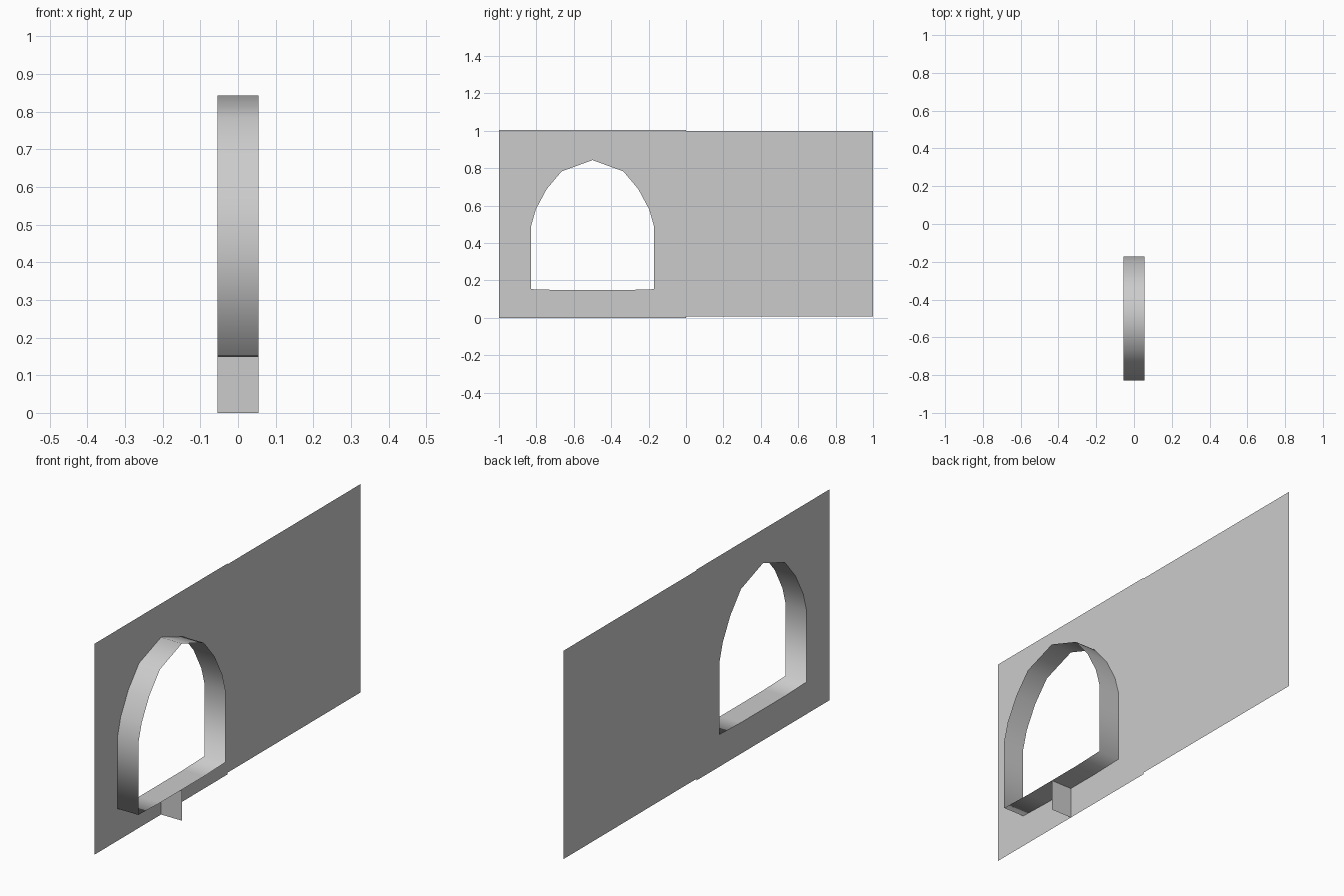
import bpy, bmesh

if "Cube" in bpy.data.objects:
    bpy.data.objects.remove(bpy.data.objects["Cube"])

X0, X1 = -0.055, 0.055      # wall plane and inner edge of the reveal
MID = -0.5                  # centre line of the window
# Half of the arch outline (y, z), from sill centre round to the peak
HALF = [(MID, 0.148), (-0.665, 0.148), (-0.828, 0.153), (-0.828, 0.492),
        (-0.803, 0.58), (-0.745, 0.688), (-0.665, 0.783), (MID, 0.843)]


def mirror(points):
    return [(2 * MID - y, z) for y, z in reversed(points)]


def make_object(name, build, smooth=False):
    bm = bmesh.new()
    build(bm)
    bmesh.ops.remove_doubles(bm, verts=bm.verts, dist=1e-5)
    for f in bm.faces:
        f.smooth = smooth
    mesh = bpy.data.meshes.new(name)
    bm.to_mesh(mesh)
    bm.free()
    ob = bpy.data.objects.new(name, mesh)
    bpy.context.collection.objects.link(ob)
    return ob


def panel(bm, points):
    bm.faces.new([bm.verts.new((X0, y, z)) for y, z in points])


def strip(bm, points):
    a = [bm.verts.new((X0, y, z)) for y, z in points]
    b = [bm.verts.new((X1, y, z)) for y, z in points]
    for i in range(len(points) - 1):
        bm.faces.new((a[i], a[i + 1], b[i + 1], b[i]))


# Wall panel around the window, in two mirrored halves
def window_wall(bm):
    half = HALF + [(MID, 1.003), (-1, 1.003), (-1, 0), (MID, 0)]
    panel(bm, half)
    panel(bm, mirror(half))


make_object("window_wall", window_wall)

# Plain wall panel, slightly shorter than its neighbour
make_object("plain_wall", lambda bm: panel(bm, [(0, 0.008), (0, 0.999), (1, 0.999), (1, 0.008)]))

# Thin reveal lining the arched opening
make_object("window_reveal", lambda bm: strip(bm, HALF + mirror(HALF)[1:]), smooth=True)

# Fin beneath the middle of the sill
make_object("sill_fin", lambda bm: strip(bm, [(MID, 0), (MID, 0.148)]))
